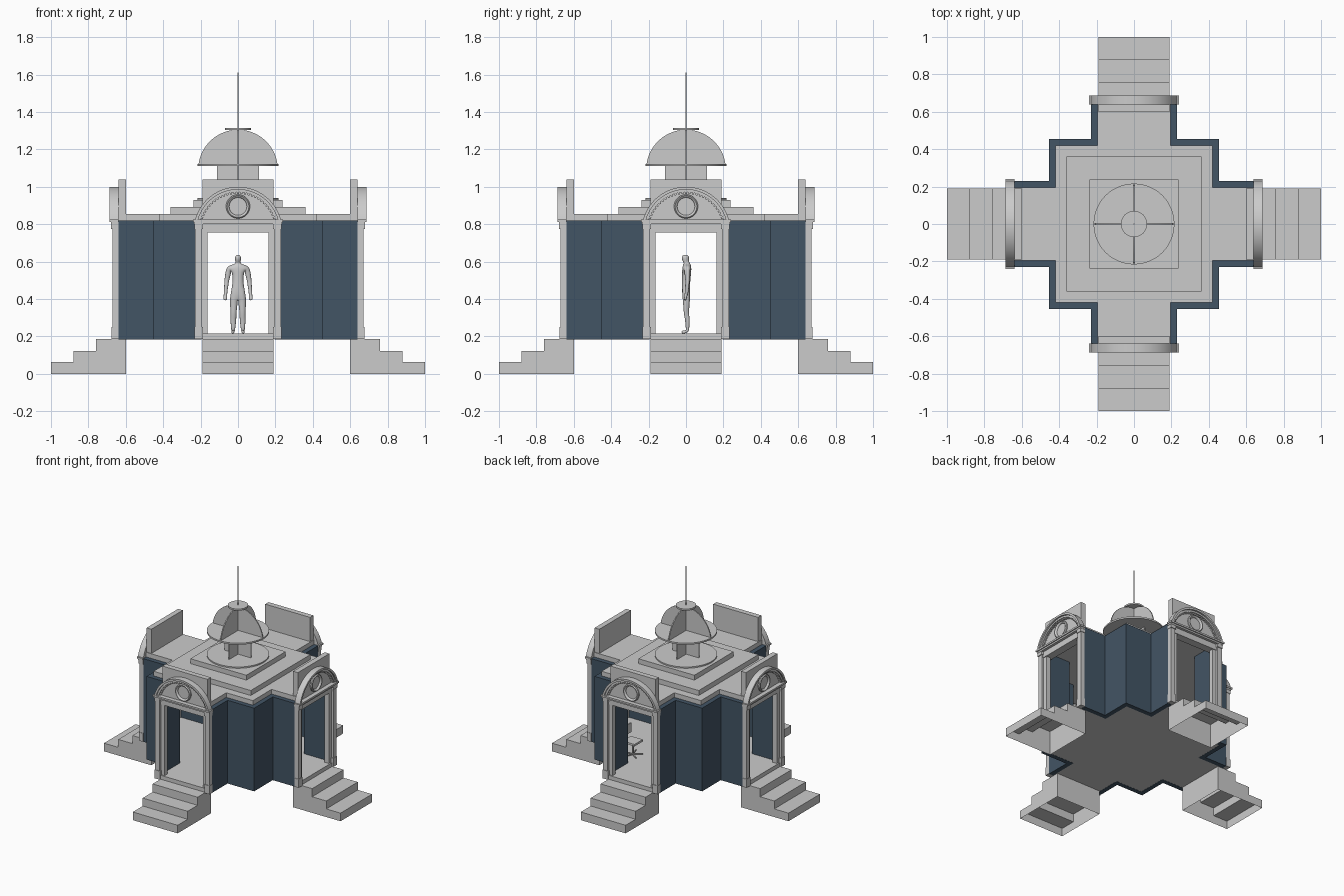
import bpy, bmesh
from math import sin, cos, pi, radians, asin
from mathutils import Vector, Matrix

if "Cube" in bpy.data.objects:
    bpy.data.objects.remove(bpy.data.objects["Cube"])

blue = bpy.data.materials.new("blue_wall")
blue.diffuse_color = (0.055, 0.09, 0.13, 1)
blue.use_nodes = True
blue.node_tree.nodes["Principled BSDF"].inputs["Base Color"].default_value = blue.diffuse_color
SIDES = ["front", "right", "back", "left"]


def finish(name, bm, mat=None):
    bmesh.ops.recalc_face_normals(bm, faces=bm.faces)
    me = bpy.data.meshes.new(name)
    bm.to_mesh(me)
    bm.free()
    ob = bpy.data.objects.new(name, me)
    bpy.context.collection.objects.link(ob)
    if mat:
        me.materials.append(mat)
    return ob


def add_box(bm, x0, x1, y0, y1, z0, z1):
    m = Matrix.Translation(((x0 + x1) / 2, (y0 + y1) / 2, (z0 + z1) / 2))
    m = m @ Matrix.Diagonal((x1 - x0, y1 - y0, z1 - z0, 1))
    bmesh.ops.create_cube(bm, size=1, matrix=m)


def boxes(name, specs, mat=None):
    bm = bmesh.new()
    for s in specs:
        add_box(bm, *s)
    return finish(name, bm, mat)


def add_prism(bm, pts, axis, a, b):
    """Extrude a 2D outline along x, y or z from a to b."""
    place = {"x": lambda p, q, t: (t, p, q), "y": lambda p, q, t: (p, t, q),
             "z": lambda p, q, t: (p, q, t)}[axis]
    f = bm.faces.new([bm.verts.new(place(p, q, a)) for p, q in pts])
    top = bmesh.ops.extrude_face_region(bm, geom=[f], use_keep_orig=True)["geom"]
    d = Vector(place(0, 0, b - a))
    bmesh.ops.translate(bm, vec=d, verts=[v for v in top if isinstance(v, bmesh.types.BMVert)])


def prism(name, pts, axis, a, b, mat=None):
    bm = bmesh.new()
    add_prism(bm, pts, axis, a, b)
    return finish(name, bm, mat)


def arc(r, a0, a1, n, cx=0, cz=0):
    return [(cx + r * cos(a0 + (a1 - a0) * i / n), cz + r * sin(a0 + (a1 - a0) * i / n))
            for i in range(n + 1)]


def disc(name, r, z0, z1, n=64):
    return prism(name, arc(r, 0, 2 * pi, n)[:-1], "z", z0, z1)


def four(ob):
    """Repeat a front part on the other three sides."""
    base = ob.name
    ob.name = SIDES[0] + "_" + base
    for k in (1, 2, 3):
        c = ob.copy()
        c.name = SIDES[k] + "_" + base
        c.rotation_euler.z = k * pi / 2
        bpy.context.collection.objects.link(c)


# Floor and roof share a cross-shaped plan
def cross(c, w, e):
    q = [(w, -e), (w, -c), (c, -c), (c, -w)]
    out = []
    for k in range(4):
        s, t = round(sin(k * pi / 2)), round(cos(k * pi / 2))
        out += [(x * t - y * s, x * s + y * t) for x, y in q] + [(e * t + w * s, e * s - w * t)]
    return out


prism("floor", cross(0.45, 0.225, 0.64), "z", 0.185, 0.215)
prism("roof_slab", cross(0.42, 0.195, 0.64), "z", 0.81, 0.855)
boxes("roof_tier_lower", [(-.36, .36, -.36, .36, .855, .893)])
boxes("roof_tier_upper", [(-.237, .237, -.237, .237, .893, .93)])

# Corner walls
wall = [(.23, -.64), (.23, -.455), (.455, -.455), (.455, -.23), (.64, -.23),
        (.64, -.195), (.42, -.195), (.42, -.42), (.195, -.42), (.195, -.64)]
four(prism("corner_wall", wall, "z", 0.184, 0.82, blue))

# Stairs, hollow underneath
bm = bmesh.new()
add_prism(bm, [(-.6, 0), (-1, 0), (-1, .062), (-.88, .062), (-.88, .123), (-.76, .123),
               (-.76, .185), (-.6, .185)], "x", -.19, .19)
bm.faces.ensure_lookup_table()
under = [f for f in bm.faces if all(v.co.z < 1e-4 for v in f.verts)]
bmesh.ops.delete(bm, geom=under, context="FACES_ONLY")
four(finish("stairs", bm))

# Door surround: pilasters with plinths and capitals, jambs, lintel, cornice
specs = [(-.195, .195, -.66, -.60, .755, .80), (-.19, .19, -.665, -.60, .185, .215),
         (-.235, .235, -.68, -.64, .80, .812), (-.24, .24, -.688, -.64, .812, .825)]
for s in (-1, 1):
    for x0, x1, y, z0, z1 in [(.193, .23, -.672, .185, .80), (.188, .233, -.676, .185, .25),
                              (.188, .233, -.678, .775, .80)]:
        specs.append((min(s * x0, s * x1), max(s * x0, s * x1), y, -.64, z0, z1))
    specs.append((min(s * .162, s * .195), max(s * .162, s * .195), -.655, -.62, .215, .755))
four(boxes("door_surround", specs))
four(boxes("attic_board", [(-.19, .19, -.64, -.60, .82, 1.04)]))

# Curved pediment with stepped rim, dentils and round medallion
CZ, R = .763, .237


def band(r0, r1, y):
    a0, a1 = asin(.057 / r1), asin(.057 / r0)
    add_prism(bm, arc(r1, a0, pi - a0, 40, 0, CZ) + arc(r0, pi - a1, a1, 40, 0, CZ), "y", y, -.64)


bm = bmesh.new()
a = asin(.057 / .225)
add_prism(bm, arc(.225, a, pi - a, 40, 0, CZ), "y", -.655, -.64)
four(finish("pediment_panel", bm))
bm = bmesh.new()
band(.222, R, -.686)
band(.208, .222, -.674)
four(finish("pediment_rim", bm))
bm = bmesh.new()
for i in range(27):
    t = radians(20 + 140 * i / 26)
    m = Matrix.Translation((.204 * cos(t), -.660, CZ + .204 * sin(t)))
    m = m @ Matrix.Rotation(-t, 4, "Y") @ Matrix.Diagonal((.010, .016, .010, 1))
    bmesh.ops.create_cube(bm, size=1, matrix=m)
four(finish("dentils", bm))
bm = bmesh.new()
N, prof = 40, [(.064, -.652), (.064, -.664), (.058, -.670), (.050, -.664), (.047, -.656)]
rings = [[bm.verts.new((r * cos(2 * pi * i / N), y, .895 + r * sin(2 * pi * i / N)))
          for i in range(N)] for r, y in prof]
for r0, r1 in zip(rings, rings[1:]):
    for i in range(N):
        bm.faces.new((r0[i], r0[(i + 1) % N], r1[(i + 1) % N], r1[i]))
bm.faces.new(rings[-1])
four(finish("medallion", bm))

# Lantern and dome made of crossed plates, with discs and a spire
disc("lantern_base", .216, .93, .94)
disc("dome_base", .216, 1.11, 1.122)
disc("dome_cap", .07, 1.303, 1.315, 40)
disc("spire", .004, 1.31, 1.61, 12)
a = asin(.03 / .213)
for k, nm in enumerate(("across", "along")):
    for ob in (boxes("lantern_plate_" + nm, [(-.112, .112, -.004, .004, .94, 1.11)]),
               prism("dome_plate_" + nm, arc(.213, a, pi - a, 48, 0, 1.092), "y", -.004, .004)):
        ob.rotation_euler.z = k * pi / 2

# Standing figure: skinned skeleton of (x, y, z, radius x, radius y, parent)
body = [(0, .002, .435, .030, .026, -1), (0, 0, .48, .027, .020, 0), (0, .002, .535, .036, .025, 1),
        (0, .004, .568, .028, .020, 2), (0, .004, .592, .011, .012, 3),
        (0, -.004, .612, .016, .019, 4), (0, -.003, .638, .015, .019, 5)]
for s in (-1, 1):
    n = len(body)
    body += [(s * .048, .006, .563, .016, .016, 3), (s * .060, .008, .50, .011, .012, n),
             (s * .066, .004, .44, .009, .009, n + 1), (s * .069, -.006, .392, .006, .009, n + 2),
             (s * .022, .002, .405, .019, .022, 0), (s * .024, .002, .325, .013, .015, n + 4),
             (s * .025, .008, .285, .012, .015, n + 5), (s * .026, .008, .228, .008, .009, n + 6),
             (s * .029, -.024, .221, .009, .006, n + 7)]
me = bpy.data.meshes.new("standing_figure")
me.from_pydata([b[:3] for b in body], [(b[5], i) for i, b in enumerate(body) if b[5] >= 0], [])
fig = bpy.data.objects.new("standing_figure", me)
bpy.context.collection.objects.link(fig)
sk = fig.modifiers.new("skin", "SKIN")
sk.use_smooth_shade = True
for v, b in zip(me.skin_vertices[0].data, body):
    v.radius = (b[3] * 1.12, b[4] * 1.12)
sub = fig.modifiers.new("smooth", "SUBSURF")
sub.levels = sub.render_levels = 2

# Chair with a star base
bm = bmesh.new()
for k in range(5):
    t = 2 * pi * k / 5
    m = Matrix.Rotation(t, 4, "Z") @ Matrix.Translation((.035, 0, .01)) @ Matrix.Diagonal((.07, .008, .008, 1))
    bmesh.ops.create_cube(bm, size=1, matrix=m)
add_box(bm, -.005, .005, -.005, .005, .01, .10)
add_box(bm, -.05, .05, -.05, .05, .10, .115)
add_box(bm, .045, .052, -.006, .006, .11, .16)
add_box(bm, .043, .053, -.045, .045, .15, .22)
chair = finish("chair", bm)
chair.location = (.24, .30, .215)

# Smooth the curved surfaces, keep edges sharp
bpy.ops.object.select_all(action="DESELECT")
for ob in bpy.context.collection.objects:
    if ob is not fig:
        ob.select_set(True)
bpy.context.view_layer.objects.active = chair
bpy.ops.object.shade_smooth_by_angle(angle=radians(30))
